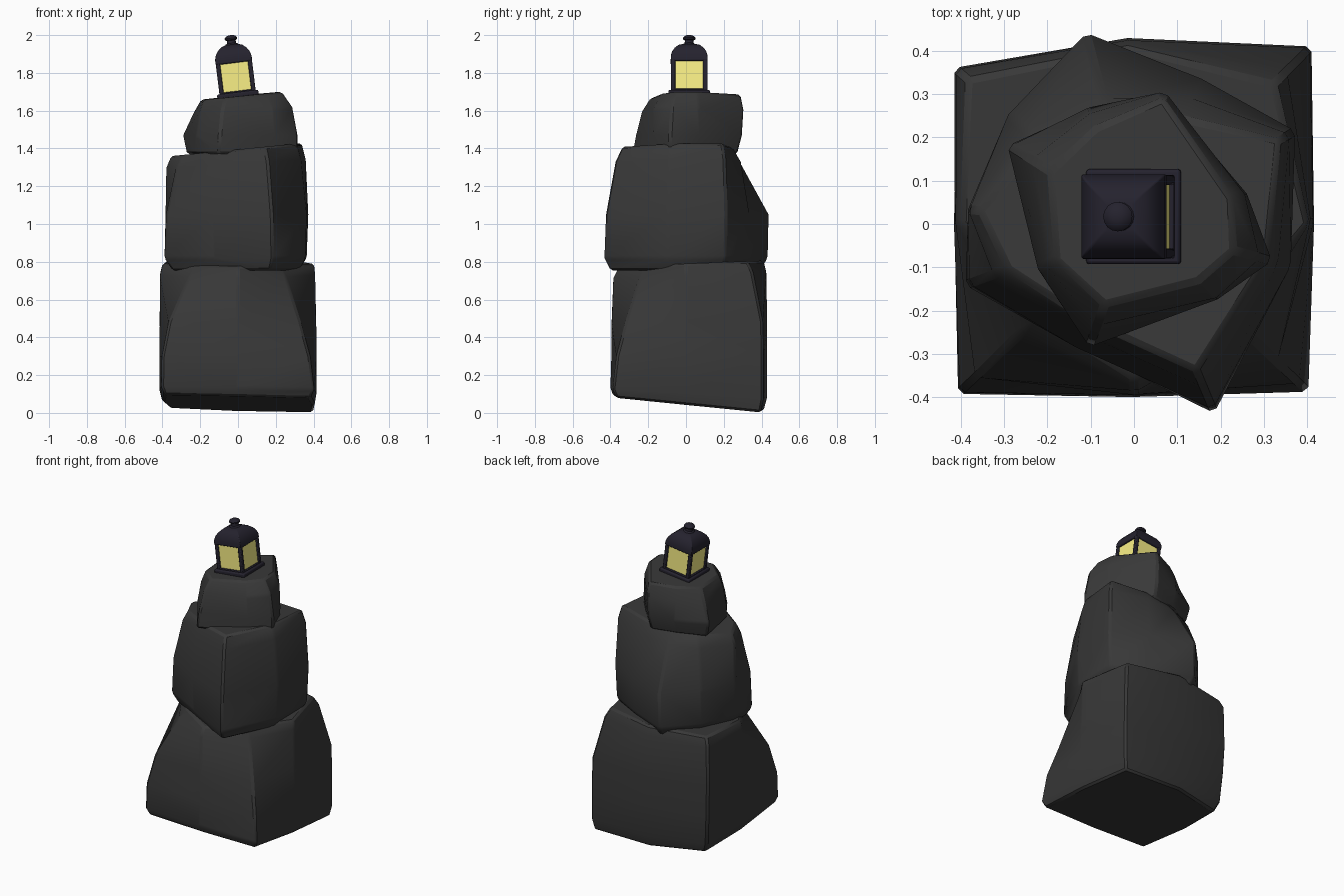
import bpy, bmesh, math
from mathutils import Matrix, Vector


def material(name, color):
    m = bpy.data.materials.new(name)
    m.diffuse_color = (*color, 1)
    return m


ROCK = material("dark_stone", (0.04, 0.04, 0.04))
METAL = material("dark_metal", (0.018, 0.016, 0.027))
GLASS = material("warm_glass", (0.95, 0.87, 0.24))

# the lantern leans a little to the left
LEAN = Matrix.Translation((0.0, 0.017, 1.678)) @ Matrix.Rotation(math.radians(-7), 4, 'Y')


def loft(name, rings, mat, bevel, segments=2, angle=35, matrix=None):
    """Skin closed rings of points, cap both ends, soften the edges."""
    bm = bmesh.new()
    rows = [[bm.verts.new(p) for p in ring] for ring in rings]
    n = len(rows[0])
    for a, b in zip(rows, rows[1:]):
        for i in range(n):
            j = (i + 1) % n
            bm.faces.new((a[i], a[j], b[j], b[i]))
    bm.faces.new(rows[0][::-1])
    bm.faces.new(rows[-1])
    bmesh.ops.recalc_face_normals(bm, faces=bm.faces)
    mesh = bpy.data.meshes.new(name)
    bm.to_mesh(mesh)
    bm.free()
    if matrix:
        mesh.transform(matrix)
    mesh.materials.append(mat)
    obj = bpy.data.objects.new(name, mesh)
    bpy.context.collection.objects.link(obj)
    if bevel:
        mod = obj.modifiers.new("soft_edges", 'BEVEL')
        mod.width = bevel
        mod.segments = segments
        mod.limit_method = 'ANGLE'
        mod.angle_limit = math.radians(25)
    bpy.ops.object.select_all(action='DESELECT')
    obj.select_set(True)
    bpy.context.view_layer.objects.active = obj
    bpy.ops.object.shade_smooth_by_angle(angle=math.radians(angle))
    return obj


def rock(name, angles, layers):
    """Each layer: height, slope in x, slope in y, radius per angle."""
    rings = []
    for z, sx, sy, radii in layers:
        ring = []
        for a, r in zip(angles, radii):
            x, y = r * math.cos(math.radians(a)), r * math.sin(math.radians(a))
            ring.append((x, y, z + sx * x + sy * y))
        rings.append(ring)
    return loft(name, rings, ROCK, 0.012, 1)


def square(half, z):
    return [(x * half, y * half, z) for x, y in ((1, 1), (-1, 1), (-1, -1), (1, -1))]


def box(name, center, size, mat, bevel):
    c, (hx, hy, hz) = Vector(center), [s / 2 for s in size]
    rings = [[c + Vector((x * hx, y * hy, z * hz)) for x, y in ((1, 1), (-1, 1), (-1, -1), (1, -1))]
             for z in (-1, 1)]
    return loft(name, rings, mat, bevel, matrix=LEAN)


# Bottom boulder: square foot, corners cut back towards the top
rock("bottom_rock", [0, 45, 92, 139, 180, 224, 270, 316], [
    (0.05, -0.02, -0.10, (0.405, 0.56, 0.41, 0.48, 0.40, 0.54, 0.385, 0.53)),
    (0.11, -0.02, -0.06, (0.415, 0.58, 0.43, 0.52, 0.415, 0.565, 0.40, 0.56)),
    (0.30, 0, 0, (0.416, 0.58, 0.43, 0.54, 0.416, 0.56, 0.395, 0.53)),
    (0.48, 0, 0, (0.414, 0.575, 0.43, 0.55, 0.414, 0.51, 0.395, 0.46)),
    (0.73, 0, 0.04, (0.41, 0.50, 0.425, 0.545, 0.412, 0.36, 0.39, 0.35)),
    (0.79, 0, 0.04, (0.405, 0.46, 0.41, 0.51, 0.40, 0.31, 0.36, 0.31))])

# Middle boulder: twisted against the bottom one, back corner sloping in
rock("middle_rock", [30, 65, 104, 139, 175, 200, 245, 293, 345], [
    (0.755, 0, 0, (0.37, 0.31, 0.41, 0.34, 0.34, 0.37, 0.28, 0.44, 0.335)),
    (0.82, 0, 0, (0.42, 0.36, 0.45, 0.385, 0.38, 0.415, 0.31, 0.475, 0.37)),
    (1.05, 0, 0, (0.43, 0.37, 0.455, 0.385, 0.385, 0.405, 0.315, 0.465, 0.375)),
    (1.32, 0.06, 0, (0.415, 0.32, 0.30, 0.33, 0.385, 0.345, 0.28, 0.41, 0.345)),
    (1.395, 0.10, 0, (0.39, 0.27, 0.24, 0.29, 0.36, 0.31, 0.25, 0.37, 0.32))])

# Top boulder: small, with a tilted flat top and a low left shoulder
rock("top_rock", [15, 77, 112, 148, 205, 250, 318, 345], [
    (1.37, 0, 0, (0.265, 0.28, 0.255, 0.32, 0.245, 0.305, 0.255, 0.33)),
    (1.47, 0, 0, (0.27, 0.305, 0.29, 0.345, 0.245, 0.285, 0.26, 0.33)),
    (1.60, 0.06, 0, (0.265, 0.315, 0.275, 0.28, 0.225, 0.25, 0.255, 0.30)),
    (1.677, 0.10, 0.01, (0.235, 0.30, 0.24, 0.23, 0.20, 0.20, 0.20, 0.24))])

# Lantern foot and glass
box("lantern_base", (0, 0, 0.006), (0.22, 0.22, 0.028), METAL, 0.008)
box("lantern_glass", (0, 0, 0.10), (0.172, 0.172, 0.17), GLASS, 0.004)

# Corner posts and the rails between them
for sx in (-1, 1):
    for sy in (-1, 1):
        box("lantern_post", (sx * 0.085, sy * 0.085, 0.10), (0.023, 0.023, 0.19), METAL, 0.005)
for s in (-1, 1):
    for z in (0.018, 0.186):
        box("lantern_rail", (s * 0.086, 0, z), (0.021, 0.17, 0.018), METAL, 0.004)
        box("lantern_rail", (0, s * 0.086, z), (0.17, 0.021, 0.018), METAL, 0.004)

# Domed four-sided roof
roof = [(0.092, 0.176), (0.098, 0.180), (0.097, 0.205), (0.090, 0.228),
        (0.077, 0.248), (0.056, 0.266), (0.032, 0.274)]
loft("lantern_roof", [square(h, z) for h, z in roof], METAL, 0.010, 3, 50, LEAN)

# Turned finial
finial = [(0.036, 0.262), (0.033, 0.276), (0.024, 0.281), (0.023, 0.296), (0.032, 0.300),
          (0.034, 0.308), (0.027, 0.317), (0.012, 0.324)]
loft("lantern_finial", [[(r * math.cos(i * math.tau / 16), r * math.sin(i * math.tau / 16), z)
                         for i in range(16)] for r, z in finial], METAL, 0, 1, 50, LEAN)
